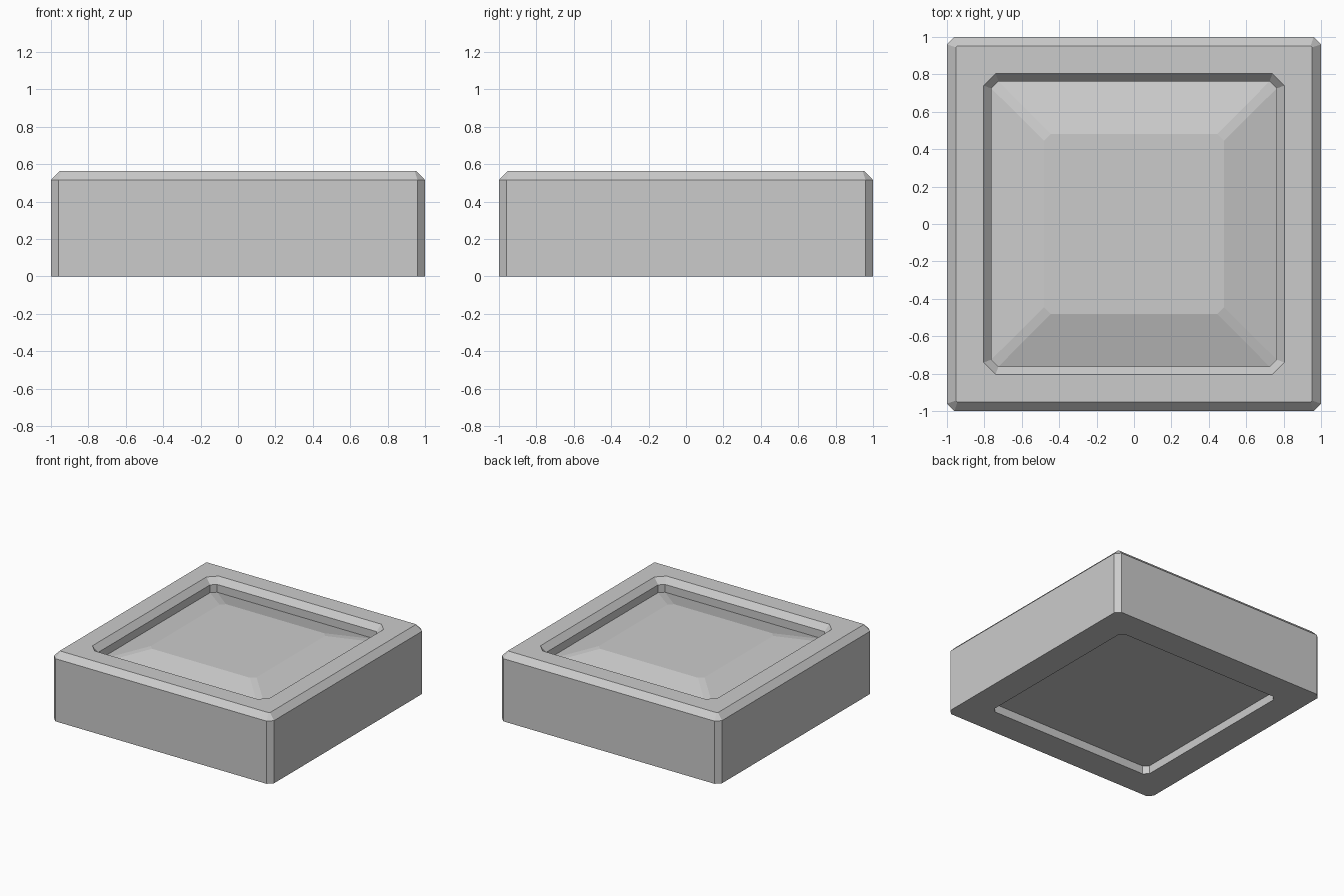
import bpy
import bmesh

cube = bpy.data.objects.get("Cube")
if cube:
    bpy.data.objects.remove(cube, do_unlink=True)

# One flat grey for everything
grey = bpy.data.materials.new("light_grey")
grey.use_nodes = True
grey.diffuse_color = (0.6, 0.6, 0.6, 1)
bsdf = next(n for n in grey.node_tree.nodes if n.type == "BSDF_PRINCIPLED")
bsdf.inputs["Base Color"].default_value = grey.diffuse_color


def ring(bm, half, corner, z):
    """Square outline with cut corners, eight vertices."""
    h, c = half, corner
    outline = [(h, -c), (h, c), (c, h), (-c, h), (-h, c), (-h, -c), (-c, -h), (c, -h)]
    return [bm.verts.new((x, y, z)) for x, y in outline]


def loft(name, sections, closed):
    """Bridge outlines in order; join the last to the first, or cap both ends."""
    bm = bmesh.new()
    rings = [ring(bm, *s) for s in sections]
    pairs = list(zip(rings, rings[1:]))
    if closed:
        pairs.append((rings[-1], rings[0]))
    else:
        bm.faces.new(rings[0])
        bm.faces.new(rings[-1])
    for a, b in pairs:
        for i in range(len(a)):
            j = (i + 1) % len(a)
            bm.faces.new((a[i], a[j], b[j], b[i]))
    bmesh.ops.recalc_face_normals(bm, faces=bm.faces)
    mesh = bpy.data.meshes.new(name)
    bm.to_mesh(mesh)
    bm.free()
    mesh.materials.append(grey)
    obj = bpy.data.objects.new(name, mesh)
    bpy.context.collection.objects.link(obj)
    return obj


# Square frame: outer wall, outer chamfer, flat rim, inner chamfer, inner wall
loft("frame", [
    (1.0, 0.96, 0.0),
    (1.0, 0.96, 0.515),
    (0.953, 0.945, 0.563),
    (0.805, 0.74, 0.563),
    (0.762, 0.725, 0.515),
    (0.762, 0.725, 0.0),
], closed=True)

# Raised centre panel with sloping borders, recessed underneath
loft("centre_panel", [
    (0.765, 0.727, 0.068),
    (0.765, 0.727, 0.45),
    (0.48, 0.445, 0.535),
], closed=False)
